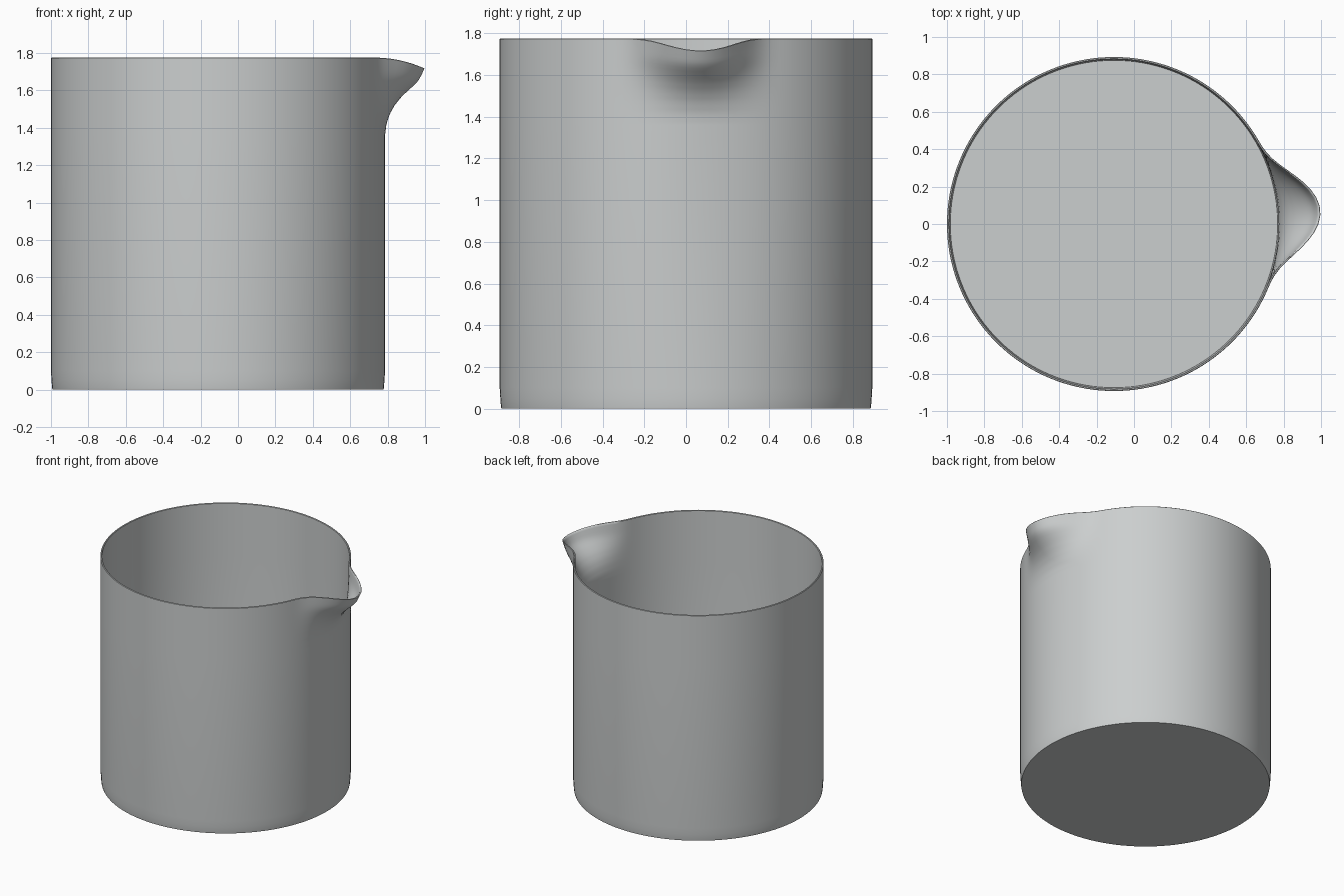
import bpy, bmesh, math

if "Cube" in bpy.data.objects:
    bpy.data.objects.remove(bpy.data.objects["Cube"])

R, H, CX, WALL, SIDES = 0.893, 1.775, -0.107, 0.012, 144
SPOUT_ANGLE, SPOUT_HALF = math.radians(3.6), math.radians(27)
# Spout outline: height and outward bulge along its centre line
SPOUT = [(1.36, 0), (1.42, .008), (1.48, .027), (1.53, .053), (1.58, .088),
         (1.625, .128), (1.66, .160), (1.69, .182), (1.73, .198), (1.775, .214)]


def bulge(z):
    for (z0, d0), (z1, d1) in zip(SPOUT, SPOUT[1:]):
        if z0 <= z <= z1:
            return d0 + (d1 - d0) * (z - z0) / (z1 - z0)
    return 0


def ring(bm, r, z):
    verts = []
    for i in range(SIDES):
        a = 2 * math.pi * i / SIDES
        off = (a - SPOUT_ANGLE + math.pi) % (2 * math.pi) - math.pi
        w = math.cos(off / SPOUT_HALF * math.pi / 2) ** 2.8 if abs(off) < SPOUT_HALF else 0
        rr = r + bulge(z) * w
        # The rim dips towards the tip of the spout
        t = max(0, (z - 1.36) / (H - 1.36))
        zz = z - 0.058 * w ** 1.7 * t ** 2
        verts.append(bm.verts.new((CX + rr * math.cos(a), rr * math.sin(a), zz)))
    return verts


# Profile: up the outside, over the rim, down the inside
n = 22
upper = [1.36 + (H - 1.36) * i / n for i in range(n + 1)]
outer = [(R - .008, 0), (R - .006, .01), (R - .003, .05), (R, .1)] + [(R, z) for z in upper[:-1]]
rim = [(R, H - .003), (R - .003, H), (R - WALL + .003, H), (R - WALL, H - .003)]
inner = [(R - WALL, z) for z in reversed(upper[:-1])] + [(R - WALL, .1), (R - WALL - .006, .014)]

bm = bmesh.new()
rings = [ring(bm, r, z) for r, z in outer + rim + inner]
for lo, hi in zip(rings, rings[1:]):
    for i in range(SIDES):
        j = (i + 1) % SIDES
        bm.faces.new((lo[i], lo[j], hi[j], hi[i]))
# Underside and inner floor
bm.faces.new(list(reversed(rings[0])))
bm.faces.new(rings[-1])

mesh = bpy.data.meshes.new("beaker")
bm.to_mesh(mesh)
bm.free()
beaker = bpy.data.objects.new("beaker", mesh)
bpy.context.collection.objects.link(beaker)

grey = bpy.data.materials.new("pale grey")
grey.diffuse_color = (0.60, 0.62, 0.62, 1)
grey.use_nodes = True
grey.node_tree.nodes["Principled BSDF"].inputs["Base Color"].default_value = grey.diffuse_color
mesh.materials.append(grey)

bpy.context.view_layer.objects.active = beaker
beaker.select_set(True)
bpy.ops.object.shade_smooth_by_angle(angle=math.radians(40))
